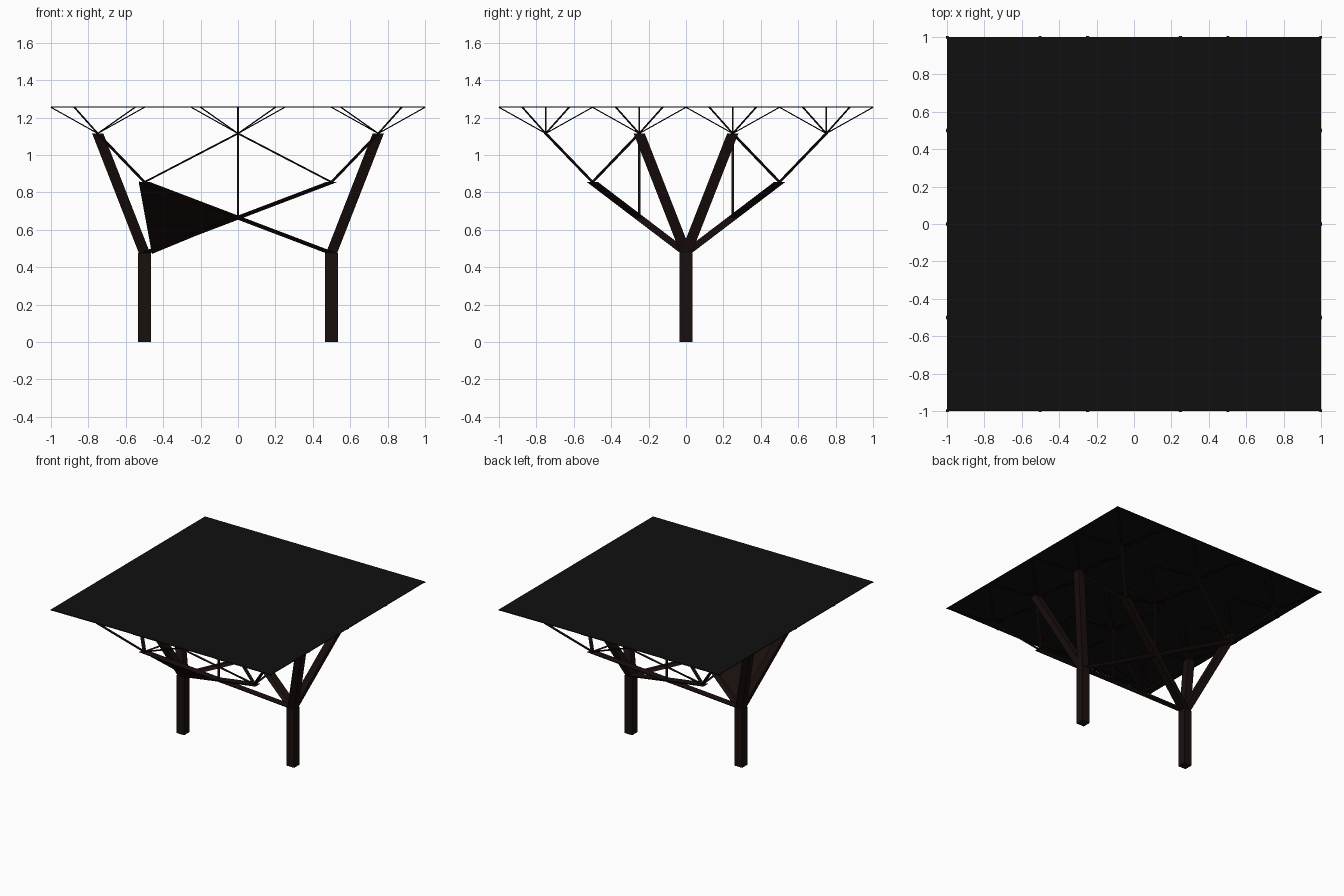
import bpy, bmesh

if "Cube" in bpy.data.objects:
    bpy.data.objects.remove(bpy.data.objects["Cube"])

Z1, ZM, Z2, Z3, ZR = 0.475, 0.665, 0.855, 1.115, 1.255


def material(name, col):
    m = bpy.data.materials.new(name)
    m.diffuse_color = (*col, 1)
    m.use_nodes = True
    m.node_tree.nodes["Principled BSDF"].inputs["Base Color"].default_value = m.diffuse_color
    return m


WOOD = material("dark_wood", (0.010, 0.005, 0.004))
ROOF = material("dark_roof", (0.005, 0.005, 0.005))


def finish(name, bm, mat):
    bmesh.ops.recalc_face_normals(bm, faces=bm.faces[:])
    me = bpy.data.meshes.new(name)
    bm.to_mesh(me)
    bm.free()
    me.materials.append(mat)
    ob = bpy.data.objects.new(name, me)
    bpy.context.collection.objects.link(ob)
    return ob


def member(bm, a, b, w):
    """Slanted post with level square ends of width w."""
    h = w / 2
    corners = [(-h, -h), (h, -h), (h, h), (-h, h)]
    lo, hi = [[bm.verts.new((p[0] + x, p[1] + y, p[2])) for x, y in corners]
              for p in (a, b)]
    bm.faces.new(lo[::-1])
    bm.faces.new(hi)
    for i in range(4):
        j = (i + 1) % 4
        bm.faces.new((lo[i], lo[j], hi[j], hi[i]))


def build(name, members):
    bm = bmesh.new()
    for m in members:
        member(bm, *m)
    finish(name, bm, WOOD)


columns, arms, links, twigs, struts = [], [], [], [], []
S = (-1, 1)
for sx in S:
    columns.append(((sx * .5, 0, 0), (sx * .5, 0, Z1), .07))
    for sy in S:
        top = (sx * .5, 0, Z1)
        mid = (0, sy * .25, ZM)
        elbow = (sx * .5, sy * .5, Z2)
        # heavy outer arms and long arms crossing the middle
        arms.append((top, (sx * .75, sy * .25, Z3), .06))
        links.append((top, mid, .06))
        links.append((mid, elbow, .06))
        # twigs fanning out of each elbow
        for y in (.25, .75):
            twigs.append((elbow, (sx * .75, sy * y, Z3), .02))
            twigs.append((elbow, (0, sy * y, Z3), .02))
for sy in S:
    twigs.append(((0, sy * .25, ZM), (0, sy * .25, Z3), .012))

# roof struts above every node
for x in (-.75, 0, .75):
    for y in (-.75, -.25, .25, .75):
        for sx in S:
            outward = sx * x > 0
            ends = [(.25, .25), (.125, .125)] if outward else [(.25, .25), (.2, .125)]
            for dx, dy in ends:
                for sy in S:
                    struts.append(((x, y, Z3), (x + sx * dx, y + sy * dy, ZR), .012))
        if x == 0:
            struts.append(((x, y, Z3), (x, y, ZR), .01))

build("columns", columns)
build("outer_arms", arms)
build("crossing_arms", links)
build("twigs", twigs)
build("roof_struts", struts)

# slanted panel filling the front left bay
bm = bmesh.new()
bm.faces.new([bm.verts.new(p) for p in
              ((-.46, 0, Z1), (0, -.25, ZM), (-.53, -.5, Z2))])
panel = finish("slanted_panel", bm, WOOD)
sol = panel.modifiers.new("thickness", "SOLIDIFY")
sol.thickness = .01
sol.offset = 0

# flat roof sheet
bm = bmesh.new()
bmesh.ops.create_cube(bm, size=1)
for v in bm.verts:
    v.co = (v.co.x * 2, v.co.y * 2, ZR + .002 + v.co.z * .006)
finish("roof", bm, ROOF)
